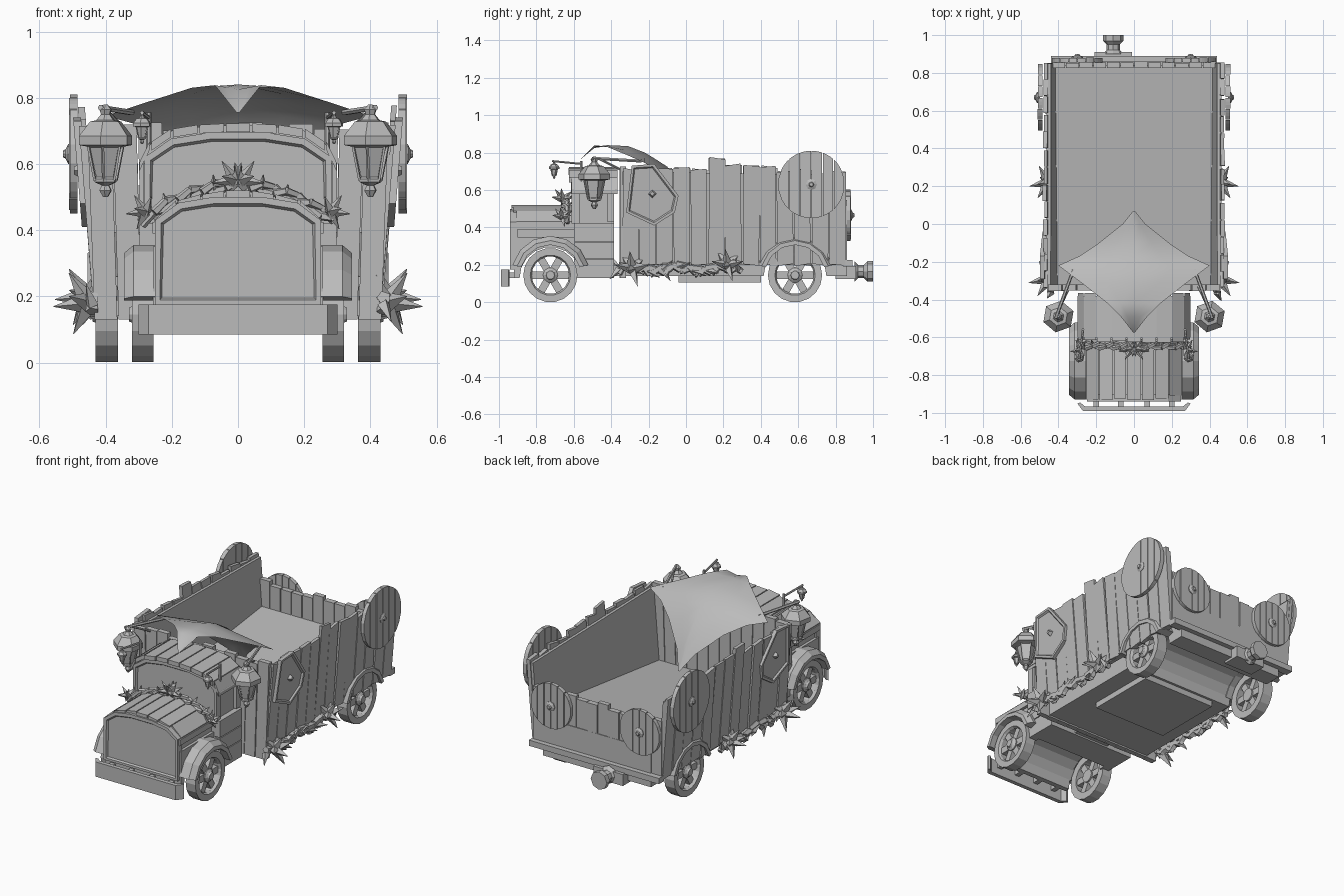
import bpy, bmesh, math, random
from mathutils import Matrix, Vector

random.seed(4)
cube = bpy.data.objects.get("Cube")
if cube:
    bpy.data.objects.remove(cube)

grey = bpy.data.materials.new("plain_grey")
grey.use_nodes = True
GREY = (0.5, 0.5, 0.5, 1)
grey.diffuse_color = GREY
grey.node_tree.nodes["Principled BSDF"].inputs["Base Color"].default_value = GREY
I = Matrix.Identity(4)
T = Matrix.Translation


def finish(name, bm, mat=I):
    bm.transform(mat)
    bmesh.ops.recalc_face_normals(bm, faces=bm.faces)
    me = bpy.data.meshes.new(name)
    bm.to_mesh(me)
    bm.free()
    me.materials.append(grey)
    ob = bpy.data.objects.new(name, me)
    bpy.context.collection.objects.link(ob)
    return ob


def prism(name, pts, axis, a, b, mat=I, inset=None):
    """Extrude a 2D outline from a to b along an axis; optionally inset the a face."""
    def put(p, d):
        return {"x": (d, p[0], p[1]), "y": (p[0], d, p[1]), "z": (p[0], p[1], d)}[axis]
    bm = bmesh.new()
    lo = [bm.verts.new(put(p, a)) for p in pts]
    hi = [bm.verts.new(put(p, b)) for p in pts]
    cap = bm.faces.new(lo)
    bm.faces.new(hi)
    for i in range(len(pts)):
        j = (i + 1) % len(pts)
        bm.faces.new((lo[i], lo[j], hi[j], hi[i]))
    bmesh.ops.recalc_face_normals(bm, faces=bm.faces)
    if inset:
        bmesh.ops.inset_region(bm, faces=[cap], thickness=inset[0])
        bmesh.ops.inset_region(bm, faces=[cap], thickness=0.008, depth=-inset[1])
    return finish(name, bm, mat)


def box(name, x, y, z, mat=I):
    return prism(name, [(x[0], y[0]), (x[1], y[0]), (x[1], y[1]), (x[0], y[1])], "z", *z, mat)


def lathe(name, prof, sides, mat=I, closed=False):
    """Revolve (radius, height) points about z."""
    bm = bmesh.new()
    rings = [[bm.verts.new((r * math.cos(math.tau * k / sides), r * math.sin(math.tau * k / sides), h))
              for k in range(sides)] for r, h in prof]
    pairs = list(zip(rings, rings[1:])) + ([(rings[-1], rings[0])] if closed else [])
    for A, B in pairs:
        for k in range(sides):
            m = (k + 1) % sides
            bm.faces.new((A[k], A[m], B[m], B[k]))
    if not closed:
        bm.faces.new(rings[0])
        bm.faces.new(rings[-1])
    return finish(name, bm, mat)


def aim(pos, d):
    return T(pos) @ Vector(d).to_track_quat("Z", "Y").to_matrix().to_4x4()


def rod(name, p, q, r, r2=None, sides=6):
    d = Vector(q) - Vector(p)
    return lathe(name, [(r, 0), (r if r2 is None else r2, d.length)], sides, aim(p, d))


def thorn_star(name, pos, size):
    """A few fat spikes fanning away from the centre line."""
    out = 1 if pos[0] >= 0 else -1
    for d in ((1, -.2, -.1), (.6, -.9, .2), (.5, .9, .2), (.6, -.1, .9), (-.3, -.6, .8), (-.3, .7, .6), (.3, .2, -.6)):
        v = Vector((d[0] * out, d[1], d[2])).normalized()
        rod(name, pos, Vector(pos) + v * size, size * .3, .001, 4)


def vine(name, path, r):
    """Two twisted strands with short thorns."""
    for ph in (0, math.pi):
        pts = [Vector(p) + Vector((0, math.sin(i * 1.5 + ph), math.cos(i * 1.5 + ph))) * r
               for i, p in enumerate(path)]
        for p, q in zip(pts, pts[1:]):
            rod(name, p, q, r, r * .8, 5)
    for p in path[::2]:
        d = Vector((p[0] * .6, random.uniform(-1, 1), random.uniform(-.6, 1))).normalized()
        rod(name + "_thorn", p, Vector(p) + d * r * 3.5, r, .001, 4)


def plank_shield(name, mat, r, n=6):
    w = 2 * r / n
    for i in range(n):
        a, b = -r + i * w + .002, -r + (i + 1) * w - .002
        us = [a + (b - a) * k / 3 for k in range(4)]
        ht = lambda u: math.sqrt(max(r * r - u * u, 0)) + .002
        d = random.uniform(0, .004)
        prism(name, [(u, ht(u)) for u in us] + [(u, -ht(u)) for u in us[::-1]], "z", -.012, .010 + d, mat)
    lathe(name + "_boss", [(.03, 0), (.03, .016), (.014, .024), (.010, .032)], 8, mat)


def lantern(name, x, y, z, s):
    prof = [(.008, 0), (.02, .02), (.012, .035), (.035, .045), (.035, .055), (.03, .06), (.05, .15),
            (.058, .152), (.085, .157), (.085, .185), (.05, .228), (.03, .232), (.015, .25), (.02, .265), (.006, .28)]
    m = T((x, y, z)) @ Matrix.Scale(s, 4) @ Matrix.Rotation(.35, 4, "Z")
    lathe(name, prof, 6, m)
    for k in range(6):
        c, sn = math.cos(math.tau * k / 6), math.sin(math.tau * k / 6)
        rod(name + "_bar", m @ Vector((.034 * c, .034 * sn, .05)),
            m @ Vector((.056 * c, .056 * sn, .157)), .005 * s, sides=4)


def arc(y, z, r, a0, a1, n=8):
    """Points on an arc in the side plane, angles in degrees."""
    angles = [math.radians(a0 + (a1 - a0) * k / (n - 1)) for k in range(n)]
    return [(y + r * math.cos(a), z + r * math.sin(a)) for a in angles]


# Wheels and fenders
FRONT_Y, REAR_Y, AXLE_Z, R = -.725, .583, .145, .145


def wheel(name, s, x0, x1, y):
    xc, h = s * (x0 + x1) / 2, (x1 - x0) / 2
    m = aim((xc, y, AXLE_Z), (s, 0, 0))
    lathe(name + "_rim", [(R, -h), (R, h), (.108, h), (.10, h * .6), (.10, -h)], 18, m, True)
    lathe(name + "_hub", [(.04, -h), (.04, h * .7), (.026, h), (.022, h * 1.3)], 10, m)
    for k in range(6):
        box(name + "_spoke", (.025, .106), (-.02, .02), (-h * .7, h * .5),
            m @ Matrix.Rotation(math.tau * k / 6, 4, "Z"))
    # Inner band, then an outer band tapering towards the wheel
    for x_in, x_out, taper in ((x0 - .03, x1 - .005, 0), (x1 - .005, x1 + .025, .025)):
        outline = arc(y, AXLE_Z, .21, 15, 165, 7) + arc(y, AXLE_Z, .162, 165, 15, 7)
        fender = prism(name + "_fender", outline, "x", s * x_in, s * x_out)
        for v in fender.data.vertices:
            d = Vector((0, v.co.y - y, v.co.z - AXLE_Z))
            if abs(v.co.x) > x_out - .001 and d.length > .2:
                v.co -= d.normalized() * taper


for s, side in ((1, "left"), (-1, "right")):
    wheel(side + "_front_wheel", s, .255, .32, FRONT_Y)
    wheel(side + "_rear_wheel", s, .362, .43, REAR_Y)

# Underbodies with wheel arches running across
prism("front_underbody", [(-.92, .13)] + arc(FRONT_Y, .13, .165, 180, 0, 10) +
      [(-.385, .13), (-.385, .35), (-.92, .35)], "x", -.257, .257)
prism("bed_underbody", [(-.33, .14)] + arc(REAR_Y, .14, .168, 180, 0, 10) +
      [(.86, .14), (.86, .37), (-.33, .25)], "x", -.365, .365)
box("chassis_block", (-.25, .25), (-.04, .40), (.105, .15))
box("cab_link", (-.12, .12), (-.4, -.3), (.14, .2))

# Bumper, nose and hood
prism("front_bumper", [(-.3, -.95), (-.27, -.99), (.27, -.99), (.3, -.95), (.285, -.945), (.26, -.965),
                       (-.26, -.965), (-.285, -.945)], "z", .085, .175)
for x in (-.2, -.07, .07, .2):
    box("bumper_bracket", (x - .015, x + .015), (-.97, -.9), (.13, .16))


def arch(w, z0, z1, zp):
    right = [(w, z0), (w, z1), (w * .72, z1 + (zp - z1) * .7), (w * .3, zp - .005)]
    return right + [(-x, z) for x, z in right[::-1]]


prism("nose_grille", arch(.25, .175, .43, .505), "y", -.94, -.9, inset=(.02, .012))
prism("hood_body", arch(.24, .3, .42, .495), "y", -.91, -.58)


def plank_arch(name, prof, y0, y1, wobble):
    for (xa, za), (xb, zb) in zip(prof, prof[1:]):
        prism(name, [(xa + .003, za - .02), (xb - .003, zb - .02), (xb - .003, zb + .006), (xa + .003, za + .006)],
              "y", y0 + random.uniform(-wobble, wobble), y1)


def mirrored(half):
    return [(-x, z) for x, z in half] + half[::-1]


plank_arch("hood_plank", mirrored([(.255, .425), (.185, .483), (.11, .502), (.04, .513)]), -.92, -.6, .015)
for s in (-1, 1):
    box("hood_side_rail", sorted((s * .24, s * .258)), (-.93, -.6), (.39, .425))

# Cab
prism("cab_body", [(-.6, .3), (-.385, .3), (-.385, .62), (-.575, .62), (-.6, .43)], "x", -.265, .265)
prism("windshield_frame", arch(.282, .42, .62, .70), "y", -.612, -.57, inset=(.02, .012))
for s in (-1, 1):
    for za, zb in ((.13, .23), (.235, .32), (.325, .425)):
        box("cab_side_board", sorted((s * .245, s * .297)), (-.6, -.385), (za, zb))
    box("cab_rear_post", sorted((s * .245, s * .285)), (-.42, -.385), (.43, .62))
roof = mirrored([(.30, .60), (.265, .66), (.20, .70), (.12, .712), (.04, .716)])
prism("cab_roof_core", roof, "y", -.6, -.38)
plank_arch("roof_plank", roof, -.62, -.365, .01)


# Cargo bed: floor rising to the rear, plank walls leaning slightly outward
def lean(s):
    m = Matrix.Identity(4)
    m[0][2] = s * .08
    return T((s * .405, 0, 0)) @ m


prism("bed_floor", [(-.33, .23), (.84, .36), (.84, .395), (-.33, .26)], "x", -.425, .425)
tops = (.71, .73, .715, .72, .71, .77, .735, .73, .725, .70, .71, .69, .70)
step = 1.2 / len(tops)
for s in (-1, 1):
    prism("side_wall", [(-.34, .2), (.85, .2), (.85, .68), (-.34, .7)], "x", *sorted((-s * .02, s * .004)), lean(s))
    for i, t in enumerate(tops):
        y, k = -.345 + i * step, random.uniform(-.008, .008)
        prism("side_plank", [(y + .003, .2 + k), (y + step - .003, .2 - k), (y + step - .003 + k, t - k),
                             (y + .003 + k, t + k)], "x", *sorted((-s * .004, s * (.012 + random.random() * .008))), lean(s))
    # Angled framed shield with its boss, then the round shields
    pent = [(-.29, .73), (-.17, .74), (-.04, .57), (-.06, .48), (-.17, .41), (-.32, .48)]
    prism("angled_shield", pent, "x", s * .034, s * .01, lean(s), inset=(.016, .01))
    lathe("angled_shield_boss", [(.022, 0), (.012, .02)], 4, aim((s * .475, -.18, .58), (s, 0, 0)))
    plank_shield("side_round_shield", aim((s * .497, .67, .63), (s, 0, 0)), .178)
    plank_shield("rear_round_shield", aim((s * .3, .868, .465), (0, 1, 0)), .135)
for i in range(12):
    x0, x1 = -.435 + i * .0725, -.435 + (i + 1) * .0725
    box("tail_plank", (x0 + .002, x1 - .002), (.825, .853 + random.random() * .008), (.2, random.uniform(.53, .56)))
    hi = random.uniform(.70, .725)
    prism("front_wall_plank", [(x0 + .002, .13), (x1 - .002, .13), (x1 * 1.05 - .002, hi), (x0 * 1.05 + .002, hi)],
          "y", -.355 + random.random() * .008, -.32)
box("tail_ledge", (-.44, .44), (.84, .89), (.19, .225))

# Hitch
box("hitch_block", (-.21, -.01), (.8, .91), (.125, .195))
lathe("tow_hitch", [(.055, 0), (.035, .02), (.035, .05), (.055, .07), (.055, .1)], 8, aim((-.11, .9, .165), (0, 1, 0)))

# Canopy cloth: stations of (y, half width, ridge height, edge height)
cloth = [(-.575, .004, .755, .755), (-.49, .07, .825, .838), (-.42, .14, .84, .83), (-.31, .28, .835, .785),
         (-.22, .40, .80, .745), (-.17, .29, .77, .715), (-.1, .185, .725, .655), (0, .06, .58, .54), (.07, .004, .45, .45)]
bm = bmesh.new()
rows = [[bm.verts.new((w * t, y, r + (e - r) * abs(t))) for t in (-1, -.5, 0, .5, 1)] for y, w, r, e in cloth]
for A, B in zip(rows, rows[1:]):
    for k in range(4):
        bm.faces.new((A[k], A[k + 1], B[k + 1], B[k]))
canopy = finish("canopy_cloth", bm)
for p in canopy.data.polygons:
    p.use_smooth = True

# Lanterns on arms
for s in (-1, 1):
    lantern("large_lantern", s * .4, -.49, .50, 1)
    rod("large_lantern_arm", (s * .32, -.24, .755), (s * .415, -.5, .77), .009)
    rod("large_lantern_brace", (s * .34, -.33, .70), (s * .40, -.46, .765), .006)
    lantern("small_lantern", s * .29, -.705, .66, .34)
    rod("small_lantern_arm", (s * .27, -.56, .74), (s * .29, -.715, .755), .006)
    rod("small_lantern_post", (s * .27, -.56, .64), (s * .27, -.56, .755), .008)

# Thorny vines
vine("hood_vine", [(-.29 + .58 * i / 16, -.645, .535 - 1.25 * (-.29 + .58 * i / 16) ** 2) for i in range(17)], .014)
for s in (-1, 1):
    thorn_star("hood_thorn_star", (s * .01, -.66, .55), .07)
    thorn_star("hood_corner_thorns", (s * .28, -.665, .455), .06)
    vine("bed_vine", [(s * .44, -.36 + i * .04, .175 + .012 * math.sin(i)) for i in range(17)], .021)
    thorn_star("bed_front_thorns", (s * .45, -.29, .18), .11)
    thorn_star("bed_side_thorns", (s * .455, .22, .20), .10)
